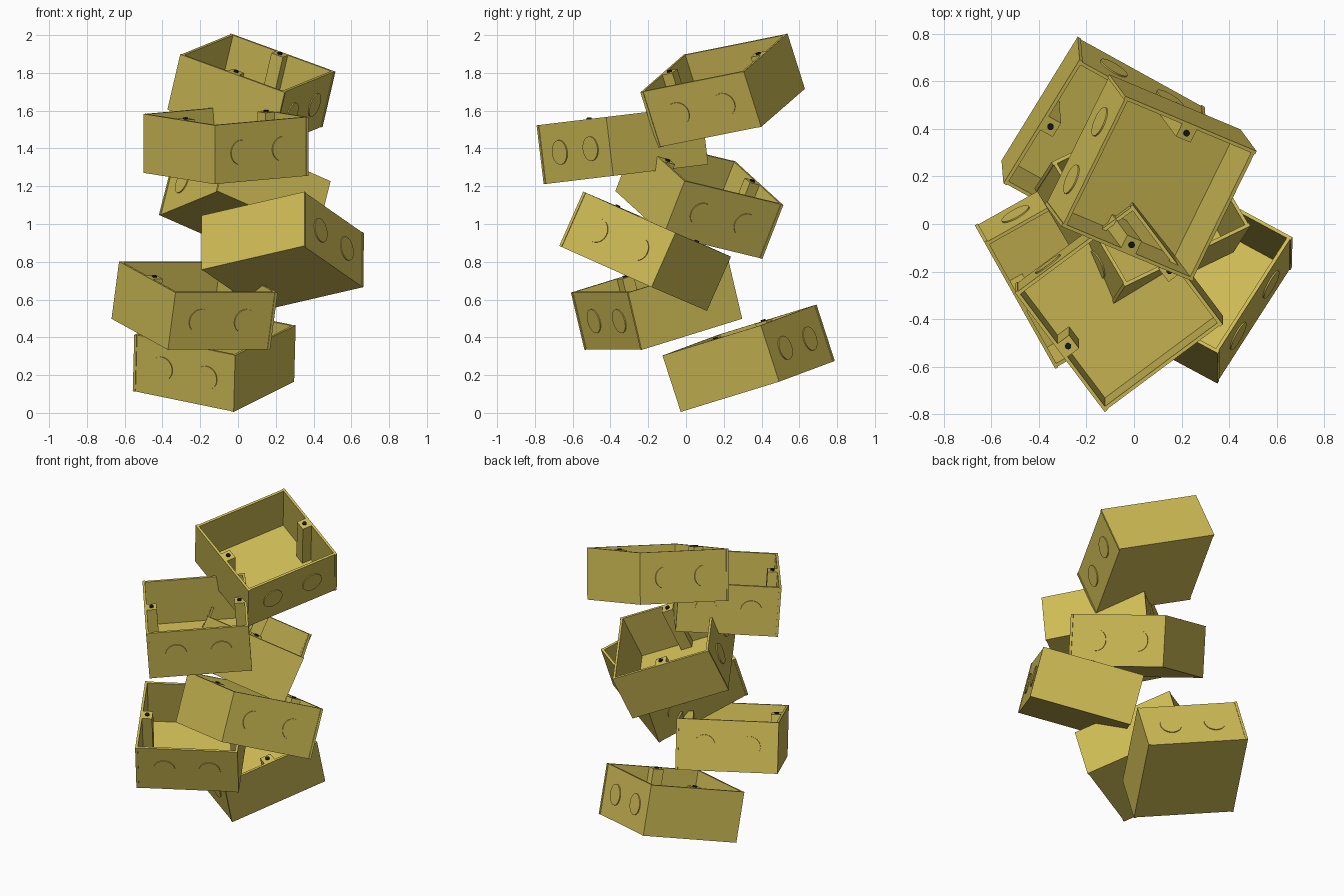
import bpy
import bmesh
from math import radians
from mathutils import Matrix, Vector

cube = bpy.data.objects.get("Cube")
if cube:
    bpy.data.objects.remove(cube, do_unlink=True)

# Dimensions shared by every box
WIDTH, DEPTH, HEIGHT = 0.62, 0.632, 0.314
WALL = 0.015
RECESS = 0.004


def make_material(name, color):
    mat = bpy.data.materials.new(name)
    mat.use_nodes = True
    mat.diffuse_color = color
    mat.node_tree.nodes["Principled BSDF"].inputs["Base Color"].default_value = color
    return mat


def add_block(bm, low, high):
    """Axis-aligned block between two opposite corners."""
    low, high = Vector(low), Vector(high)
    matrix = Matrix.Translation((low + high) / 2) @ Matrix.Diagonal((high - low).to_4d())
    matrix[3][3] = 1
    bmesh.ops.create_cube(bm, size=1, matrix=matrix)


def add_disc(bm, center, radius, thickness, sides, turn=0):
    matrix = Matrix.Translation(center) @ Matrix.Rotation(radians(turn), 4, "X")
    bmesh.ops.create_cone(bm, cap_ends=True, segments=sides, radius1=radius,
                          radius2=radius, depth=thickness, matrix=matrix)


def make_mesh(name, material, build):
    bm = bmesh.new()
    build(bm)
    mesh = bpy.data.meshes.new(name)
    bm.to_mesh(mesh)
    bm.free()
    mesh.materials.append(material)
    return mesh


# Open tray: floor, two full side walls, two slightly recessed end walls
def build_shell(bm):
    x, y = WIDTH / 2, DEPTH / 2
    inner, end = x - WALL, y - RECESS
    add_block(bm, (-inner, -end, 0), (inner, end, WALL))
    for s in (-1, 1):
        xs = sorted((s * x, s * inner))
        ys = sorted((s * end, s * (end - WALL)))
        add_block(bm, (xs[0], -y, 0), (xs[1], y, HEIGHT))
        add_block(bm, (-inner, ys[0], WALL), (inner, ys[1], HEIGHT))


# Two round knockouts on each end wall
def build_knockouts(bm):
    for sy in (-1, 1):
        for sx in (-1, 1):
            center = (sx * 0.137, sy * (DEPTH / 2 - RECESS + 0.002), HEIGHT / 2)
            add_disc(bm, center, 0.065, 0.008, 32, turn=90)


# Screw post in the middle of each side wall
def build_posts(bm):
    for s in (-1, 1):
        xs = sorted((s * 0.235, s * (WIDTH / 2 - WALL)))
        add_block(bm, (xs[0], -0.035, WALL), (xs[1], 0.035, HEIGHT))


# Dark screw on top of each post
def build_screws(bm):
    for s in (-1, 1):
        add_disc(bm, (s * 0.266, 0, HEIGHT + 0.003), 0.013, 0.01, 16)


yellow = make_material("mustard_yellow", (0.62, 0.5, 0.09, 1))
black = make_material("near_black", (0.01, 0.01, 0.015, 1))

parts = {
    "shell": make_mesh("shell", yellow, build_shell),
    "knockouts": make_mesh("knockouts", yellow, build_knockouts),
    "posts": make_mesh("posts", yellow, build_posts),
    "screws": make_mesh("screws", black, build_screws),
}

# Tumbled stack: floor centre and rotation in degrees, bottom to top
stack = {
    "bottom_box": ((-0.13, 0.38, 0.14), (14.9, 10.2, -28.9)),
    "second_box": ((-0.25, -0.12, 0.416), (15.1, 0, 29.3)),
    "third_box": ((0.235, -0.28, 0.712), (-12.3, 20.6, 57.3)),
    "fourth_box": ((0, 0.015, 0.995), (-22.1, -11.8, -59.5)),
    "fifth_box": ((-0.064, -0.318, 1.263), (5.5, -4.1, 36.6)),
    "top_box": ((0.037, 0.24, 1.56), (18.9, -10.2, 63.8)),
}

for box_name, (place, turn) in stack.items():
    for part_name, mesh in parts.items():
        obj = bpy.data.objects.new(f"{box_name}_{part_name}", mesh)
        obj.location = place
        obj.rotation_euler = [radians(a) for a in turn]
        bpy.context.scene.collection.objects.link(obj)
